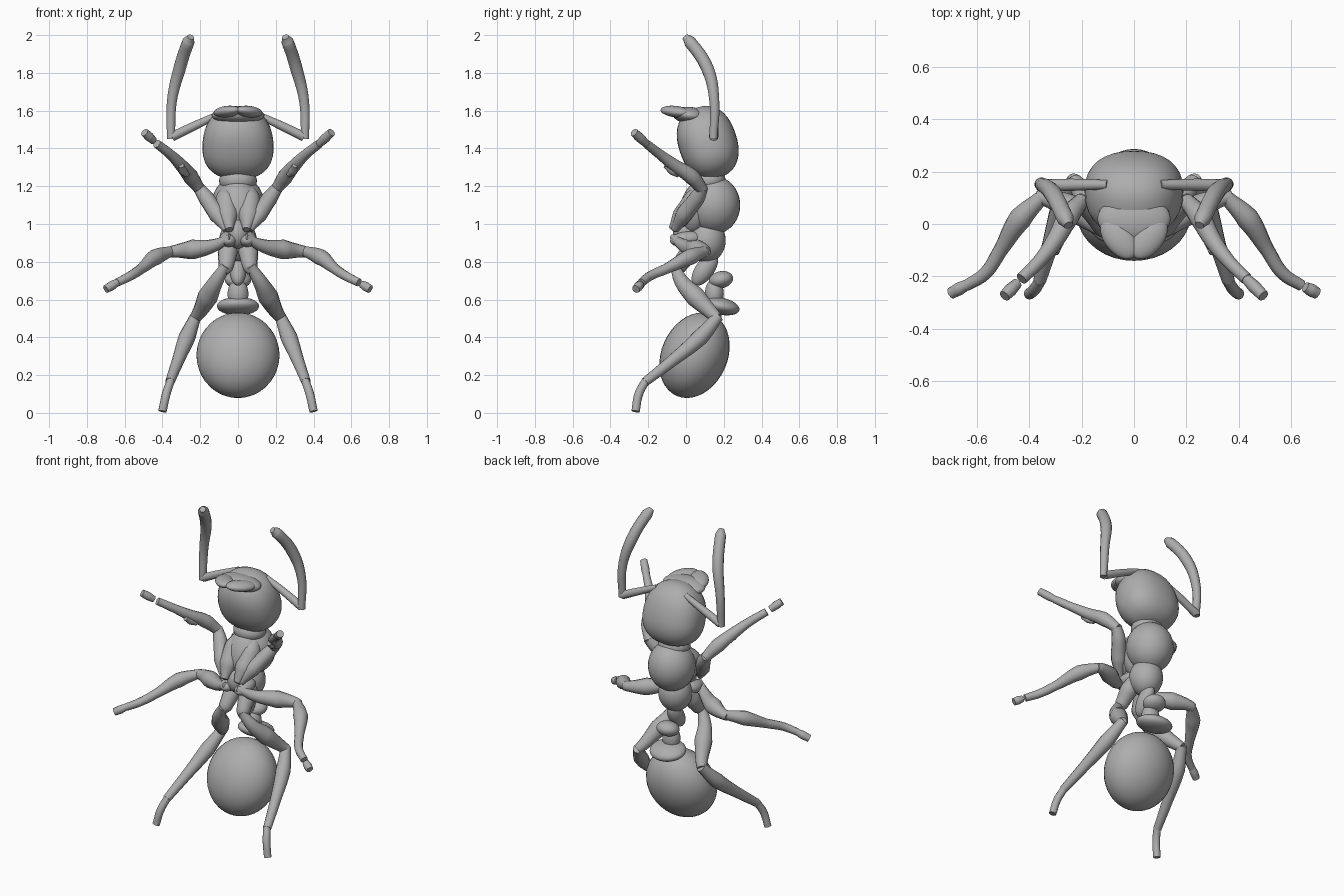
import bpy, math
from mathutils import Vector, Matrix

if "Cube" in bpy.data.objects:
    bpy.data.objects.remove(bpy.data.objects["Cube"])

grey = bpy.data.materials.new("plain grey")
grey.use_nodes = True
grey.diffuse_color = (0.42, 0.42, 0.42, 1)
grey.node_tree.nodes["Principled BSDF"].inputs["Base Color"].default_value = (0.42, 0.42, 0.42, 1)


def finish(ob, name):
    ob.name = ob.data.name = name
    ob.data.materials.clear()
    ob.data.materials.append(grey)
    bpy.ops.object.shade_smooth_by_angle(angle=math.radians(50))
    return ob


def blob(name, centre, size, tilt=0, turn=0, boxy=1.0, shape=None):
    """Ellipsoid with half-sizes; tilt leans it about x, turn about z."""
    bpy.ops.mesh.primitive_uv_sphere_add(segments=32, ring_count=20)
    ob = bpy.context.object
    for v in ob.data.vertices:
        p = Vector([math.copysign(abs(c) ** boxy, c) for c in v.co])
        if shape:
            p = shape(p)
        v.co = Vector([a * b for a, b in zip(p, size)])
    rot = Matrix.Rotation(math.radians(turn), 4, 'Z') @ Matrix.Rotation(math.radians(tilt), 4, 'X')
    ob.data.transform(Matrix.Translation(centre) @ rot)
    return finish(ob, name)


def limb(name, points, side):
    """Tapered tube through (x, y, z, radius) points."""
    cu = bpy.data.curves.new(name, 'CURVE')
    cu.dimensions = '3D'
    cu.bevel_depth = 1
    cu.bevel_resolution = 4
    cu.resolution_u = 6
    cu.use_fill_caps = True
    sp = cu.splines.new('BEZIER')
    sp.bezier_points.add(len(points) - 1)
    for bp, (x, y, z, r) in zip(sp.bezier_points, points):
        bp.co = (x * side, y, z)
        bp.radius = r
        bp.handle_left_type = bp.handle_right_type = 'AUTO'
    ob = bpy.data.objects.new(name, cu)
    bpy.context.collection.objects.link(ob)
    bpy.ops.object.select_all(action='DESELECT')
    ob.select_set(True)
    bpy.context.view_layer.objects.active = ob
    bpy.ops.object.convert(target='MESH')
    return finish(bpy.context.object, name)


# Body, from head to gaster
blob("head", (0, 0.115, 1.43), (0.188, 0.155, 0.195), tilt=18, boxy=0.86,
     shape=lambda p: Vector((p.x * (1 - 0.08 * p.z), p.y, p.z)))
blob("face_plate", (0, 0.02, 1.575), (0.14, 0.09, 0.045), tilt=-5)
blob("brow_ridge", (0, 0.195, 1.525), (0.06, 0.03, 0.012), tilt=10)
blob("neck", (0, 0.12, 1.23), (0.1, 0.09, 0.07))
blob("front_thorax", (0, 0.145, 1.1), (0.14, 0.142, 0.155))
blob("chest", (0, 0.06, 1.09), (0.11, 0.09, 0.15), tilt=-15)
blob("rear_thorax", (0, 0.11, 0.91), (0.1, 0.1, 0.115), tilt=-5)
blob("underside", (0, 0.0, 0.95), (0.06, 0.07, 0.08))
blob("waist_stalk", (0, 0.1, 0.76), (0.045, 0.05, 0.1), tilt=-35)
blob("waist_node", (0, 0.185, 0.705), (0.07, 0.065, 0.045), tilt=12)
blob("waist_link", (0, 0.15, 0.63), (0.055, 0.05, 0.08))
blob("waist_disc", (0, 0.185, 0.565), (0.112, 0.1, 0.045), tilt=-12)
blob("gaster", (0, 0.045, 0.305), (0.22, 0.175, 0.235), tilt=-24)

# Limb paths for one side: x, y, z, radius
antenna_base = [(0.1, 0.15, 1.58, 0.018), (0.23, 0.15, 1.52, 0.023), (0.35, 0.147, 1.462, 0.025)]
antenna_tip = [(0.355, 0.145, 1.45, 0.022), (0.35, 0.15, 1.65, 0.027), (0.31, 0.115, 1.82, 0.034),
               (0.262, 0.02, 1.965, 0.033), (0.25, -0.005, 1.99, 0.018)]
front_upper = [(0.06, -0.06, 0.97, 0.02), (0.11, -0.01, 1.05, 0.045), (0.17, 0.06, 1.14, 0.042),
               (0.21, 0.09, 1.195, 0.03)]
front_lower = [(0.2, 0.09, 1.18, 0.03), (0.25, 0.03, 1.25, 0.042), (0.3, -0.06, 1.31, 0.034),
               (0.36, -0.14, 1.37, 0.026), (0.43, -0.21, 1.425, 0.023)]
middle_upper = [(0.04, -0.07, 0.93, 0.018), (0.13, -0.01, 0.885, 0.035), (0.24, 0.06, 0.865, 0.052),
                (0.34, 0.1, 0.855, 0.032), (0.37, 0.1, 0.85, 0.028)]
middle_lower = [(0.355, 0.1, 0.855, 0.028), (0.435, 0.02, 0.825, 0.044), (0.51, -0.1, 0.765, 0.028),
                (0.57, -0.19, 0.725, 0.025), (0.64, -0.235, 0.69, 0.022)]
hind_upper = [(0.065, -0.06, 0.78, 0.025), (0.12, -0.02, 0.69, 0.04), (0.16, 0.05, 0.615, 0.054),
              (0.21, 0.14, 0.525, 0.036), (0.23, 0.165, 0.5, 0.03)]
hind_lower = [(0.225, 0.17, 0.51, 0.03), (0.27, 0.075, 0.4, 0.045), (0.32, -0.08, 0.27, 0.032),
              (0.36, -0.215, 0.165, 0.025)]
hind_foot = [(0.355, -0.21, 0.175, 0.022), (0.38, -0.25, 0.1, 0.023), (0.4, -0.267, 0.008, 0.022)]


def foot(start, end, gap):
    """Last foot joint, starting a little later where a gap is left."""
    a, b = Vector(start), Vector(end)
    a = a.lerp(b, 0.3 if gap else 0)
    return [(*a, 0.02), (*a.lerp(b, 0.5), 0.025), (*b, 0.022)]


for side, label in ((1, "left"), (-1, "right")):
    # Antennae and mandibles
    limb(label + "_antenna_base", antenna_base, side)
    limb(label + "_antenna_tip", antenna_tip, side)
    blob(label + "_mandible", (side * 0.058, -0.055, 1.595), (0.055, 0.092, 0.03),
         tilt=-6, turn=side * -38 + 0)
    # Hip joints
    limb(label + "_front_hip", [(0.05, 0.1, 1.2, 0.03), (0.06, 0.05, 1.13, 0.06),
                                (0.055, -0.02, 1.04, 0.055), (0.045, -0.075, 0.97, 0.02)], side)
    blob(label + "_middle_hip", (side * 0.05, 0.0, 0.92), (0.05, 0.085, 0.04), tilt=8)
    limb(label + "_hind_hip", [(0.045, 0.08, 0.92, 0.035), (0.055, 0.02, 0.85, 0.053),
                               (0.065, -0.04, 0.77, 0.04), (0.075, -0.055, 0.74, 0.02)], side)
    # Legs
    limb(label + "_front_upper_leg", front_upper, side)
    limb(label + "_front_lower_leg", front_lower, side)
    limb(label + "_front_foot", foot((0.425, -0.205, 1.42), (0.495, -0.275, 1.485), side < 0), side)
    limb(label + "_front_spur", [(0.27, -0.04, 1.26, 0.015), (0.29, -0.07, 1.28, 0.022),
                                 (0.3, -0.11, 1.31, 0.014)], side)
    limb(label + "_middle_upper_leg", middle_upper, side)
    limb(label + "_middle_lower_leg", middle_lower, side)
    limb(label + "_middle_foot", foot((0.635, -0.23, 0.693), (0.7, -0.265, 0.655), side > 0), side)
    limb(label + "_hind_upper_leg", hind_upper, side)
    limb(label + "_hind_lower_leg", hind_lower, side)
    limb(label + "_hind_foot", hind_foot, side)
